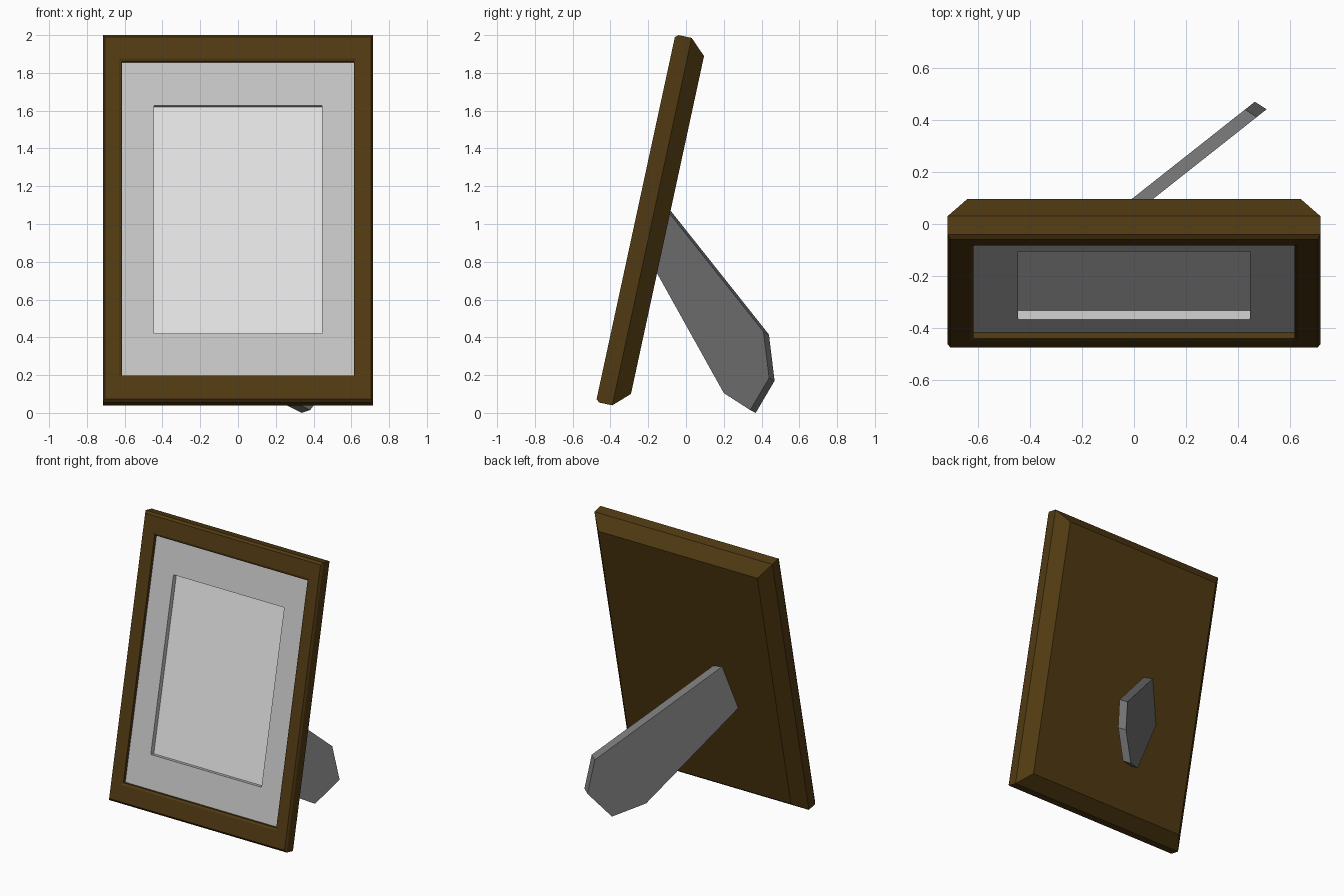
import bpy, bmesh, math

if "Cube" in bpy.data.objects:
    bpy.data.objects.remove(bpy.data.objects["Cube"])

TILT = math.radians(12.2)
S, C = math.sin(TILT), math.cos(TILT)
MID = 0.9515  # middle of the frame, measured along its slope


def material(name, rgb):
    m = bpy.data.materials.new(name)
    m.diffuse_color = (*rgb, 1)
    m.use_nodes = True
    m.node_tree.nodes["Principled BSDF"].inputs["Base Color"].default_value = m.diffuse_color
    return m


wood = material("dark wood", (0.082, 0.042, 0.006))
card = material("mat grey", (0.57, 0.57, 0.57))
paper = material("picture grey", (0.78, 0.78, 0.78))
grey = material("stand grey", (0.19, 0.19, 0.19))


def finish(bm, name, mat):
    me = bpy.data.meshes.new(name)
    bm.to_mesh(me)
    bm.free()
    me.materials.append(mat)
    ob = bpy.data.objects.new(name, me)
    bpy.context.collection.objects.link(ob)
    return ob


def rect_loft(name, mat, rings, back=False, front=False):
    """Skin rectangles (half width, half height, depth) in the tilted frame space."""
    bm = bmesh.new()
    loops = []
    for w, h, d in rings:
        loop = []
        for sx, sy in ((-1, -1), (1, -1), (1, 1), (-1, 1)):
            u = MID + sy * h
            loop.append(bm.verts.new((sx * w, u * S + d * C, u * C - d * S)))
        loops.append(loop)
    for a, b in zip(loops, loops[1:]):
        for j in range(4):
            k = (j + 1) % 4
            bm.faces.new((a[j], a[k], b[k], b[j]))
    if back:
        bm.faces.new(loops[0][::-1])
    if front:
        bm.faces.new(loops[-1])
    return finish(bm, name, mat)


# wooden frame: bevelled back, sides, front moulding and inner lip
rect_loft("frame", wood, [
    (0.64, 0.915, -0.306), (0.715, 0.995, -0.39), (0.715, 0.995, -0.462),
    (0.705, 0.98, -0.478), (0.63, 0.865, -0.478), (0.615, 0.85, -0.471),
    (0.615, 0.85, -0.44)], back=True)

# mat with its cut-out window
rect_loft("mat", card, [
    (0.615, 0.85, -0.447), (0.445, 0.617, -0.447), (0.445, 0.617, -0.411)])

# blank picture behind the mat
rect_loft("picture", paper, [(0.445, 0.617, -0.411)], front=True)

# slanted stand: profile (y, z) laid on an upright diagonal plane
bm = bmesh.new()
profile = [(-0.13, 1.11), (0.41, 0.43), (0.44, 0.185), (0.34, 0.015),
           (0.20, 0.105), (-0.19, 0.805)]
near = [bm.verts.new(((-0.03 + 0.785 * y) / 0.62, y, z)) for y, z in profile]
face = bm.faces.new(near)
ext = bmesh.ops.extrude_face_region(bm, geom=[face], use_keep_orig=True)
moved = [g for g in ext["geom"] if isinstance(g, bmesh.types.BMVert)]
bmesh.ops.translate(bm, verts=moved, vec=(-0.045, 0.029, -0.015))
bmesh.ops.recalc_face_normals(bm, faces=bm.faces)
finish(bm, "stand", grey)
